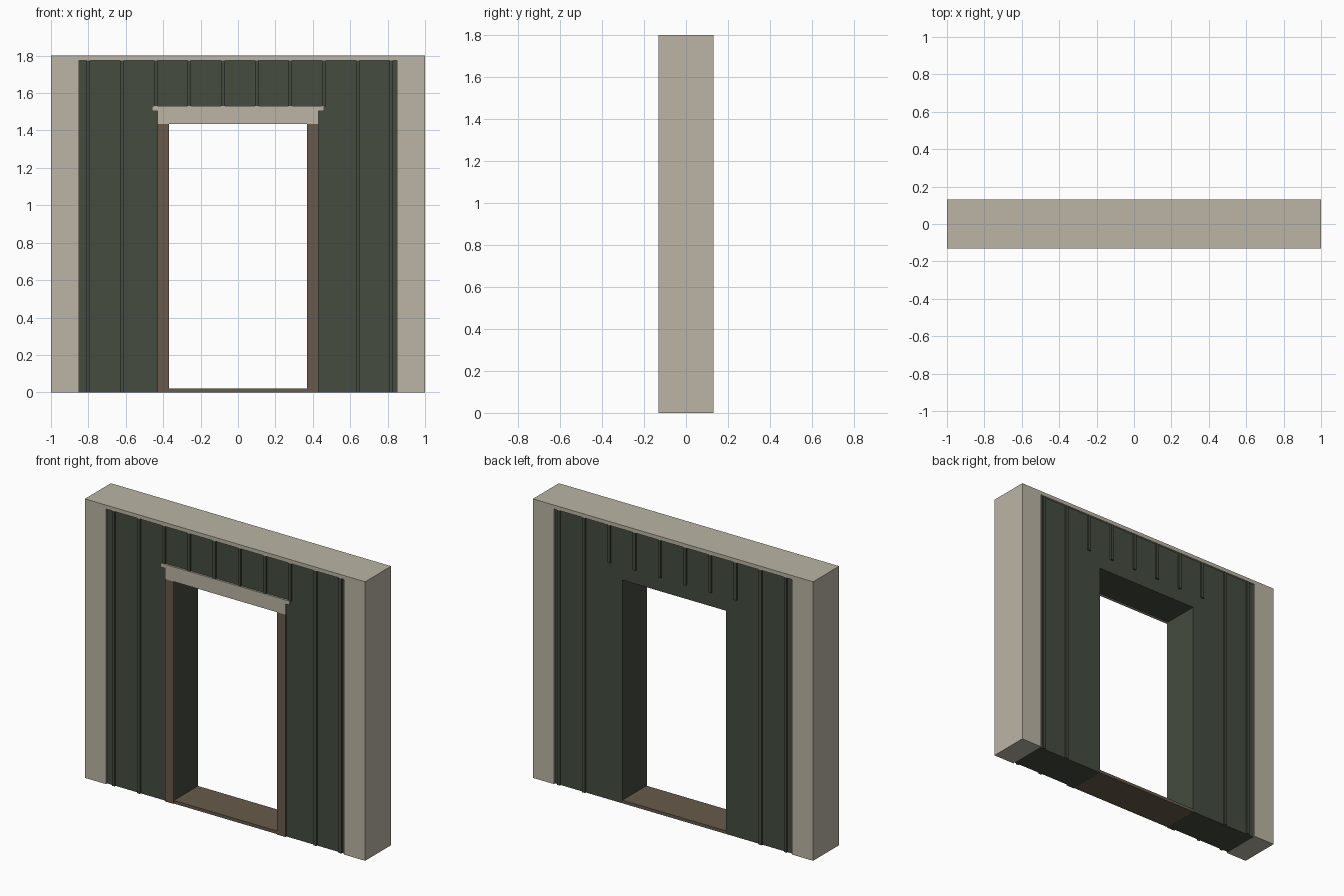
import bpy, bmesh

if "Cube" in bpy.data.objects:
    bpy.data.objects.remove(bpy.data.objects["Cube"])


def material(name, color):
    m = bpy.data.materials.new(name)
    m.diffuse_color = (*color, 1)
    m.use_nodes = True
    m.node_tree.nodes["Principled BSDF"].inputs["Base Color"].default_value = m.diffuse_color
    return m


CREAM = material("cream_trim", (0.497, 0.462, 0.376))
GREEN = material("dark_green_panel", (0.058, 0.072, 0.050))
BROWN = material("brown_wood", (0.138, 0.102, 0.070))


def box(name, x, y, z, mat):
    """Box from (min, max) ranges on each axis."""
    bm = bmesh.new()
    bmesh.ops.create_cube(bm, size=1)
    for v in bm.verts:
        v.co = [r[0] if c < 0 else r[1] for c, r in zip(v.co, (x, y, z))]
    mesh = bpy.data.meshes.new(name)
    bm.to_mesh(mesh)
    bm.free()
    mesh.materials.append(mat)
    ob = bpy.data.objects.new(name, mesh)
    bpy.context.collection.objects.link(ob)
    return ob


def prism(name, outline, y, mat):
    """Front-view outline (x, z) extruded along y."""
    bm = bmesh.new()
    face = bm.faces.new([bm.verts.new((px, y[0], pz)) for px, pz in outline])
    ext = bmesh.ops.extrude_face_region(bm, geom=[face])["geom"]
    bmesh.ops.translate(bm, vec=(0, y[1] - y[0], 0),
                        verts=[g for g in ext if isinstance(g, bmesh.types.BMVert)])
    bmesh.ops.recalc_face_normals(bm, faces=bm.faces[:])
    mesh = bpy.data.meshes.new(name)
    bm.to_mesh(mesh)
    bm.free()
    mesh.materials.append(mat)
    ob = bpy.data.objects.new(name, mesh)
    bpy.context.collection.objects.link(ob)
    return ob


DEPTH = 0.132      # half depth of posts and cap
WALL = 0.12        # half depth of the panelled wall
TOP = 1.775        # underside of the cap
DOOR_X, DOOR_Z = 0.37, 1.44

# wall with doorway cut out of its outline
prism("wall_panel", [(-0.85, 0), (-DOOR_X, 0), (-DOOR_X, DOOR_Z), (DOOR_X, DOOR_Z),
                     (DOOR_X, 0), (0.85, 0), (0.85, TOP), (-0.85, TOP)],
      (-WALL, WALL), GREEN)

# corner posts and top cap
for side, x in (("left", (-1, -0.85)), ("right", (0.85, 1))):
    box(side + "_post", x, (-DEPTH, DEPTH), (0, TOP), CREAM)
box("top_cap", (-1, 1), (-DEPTH, DEPTH), (TOP, 1.8), CREAM)

# vertical battens on both faces, short above the doorway
for i in range(10):
    x = -0.80 + 0.18 * i
    bottom = 1.53 if abs(x) < 0.5 else 0
    for face, y in (("front", (-WALL - 0.01, -WALL)), ("back", (WALL, WALL + 0.01))):
        box(f"{face}_batten_{i}", (x - 0.01, x + 0.01), y, (bottom, TOP), GREEN)

# door casing, header and sill
for side, x in (("left", (-0.43, -DOOR_X)), ("right", (DOOR_X, 0.43))):
    box(side + "_door_casing", x, (-0.13, -WALL), (0, 1.435), BROWN)
box("door_header", (-0.43, 0.43), (-0.131, -WALL), (1.435, 1.505), CREAM)
box("header_ledge", (-0.46, 0.46), (-DEPTH, -WALL), (1.505, 1.53), CREAM)
box("door_sill", (-DOOR_X, DOOR_X), (-WALL - 0.005, WALL), (0, 0.02), BROWN)
